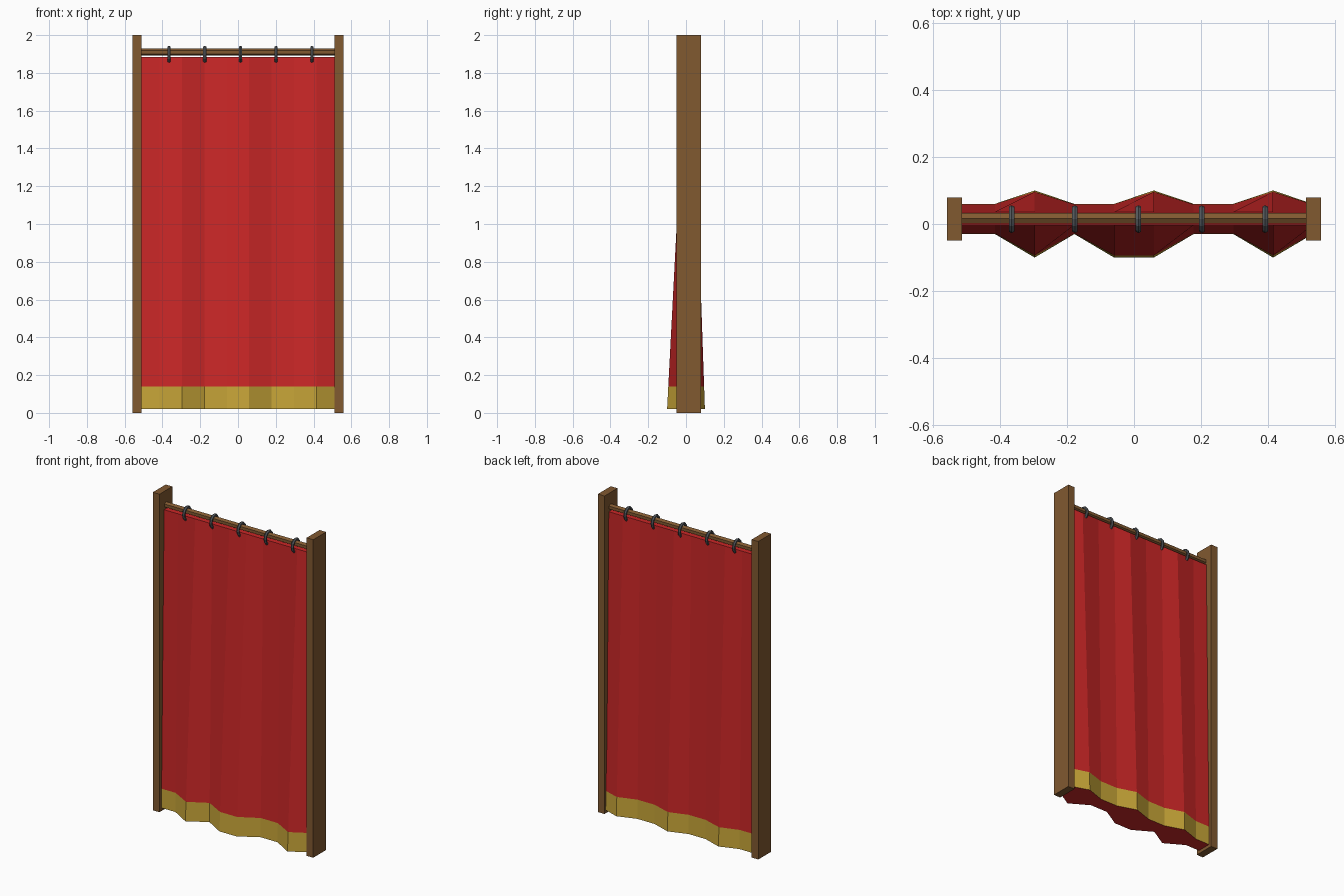
import bpy, bmesh, math
from mathutils import Vector

if "Cube" in bpy.data.objects:
    bpy.data.objects.remove(bpy.data.objects["Cube"])


def mat(name, col):
    m = bpy.data.materials.new(name)
    m.diffuse_color = (*col, 1)
    m.use_nodes = True
    m.node_tree.nodes["Principled BSDF"].inputs["Base Color"].default_value = m.diffuse_color
    return m


WOOD = mat("wood", (0.22, 0.10, 0.03))
RED = mat("red_cloth", (0.60, 0.02, 0.02))
GOLD = mat("gold_trim", (0.58, 0.38, 0.04))
IRON = mat("iron", (0.09, 0.10, 0.11))
CY = 0.0145  # depth line shared by posts, rod and rings

# Side posts
for side, name in ((-1, "left_post"), (1, "right_post")):
    bpy.ops.mesh.primitive_cube_add(size=1, location=(side * 0.535, CY, 1))
    post = bpy.context.object
    post.name = name
    post.scale = (0.046, 0.128, 2)
    post.data.materials.append(WOOD)

# Six-sided curtain rod
bpy.ops.mesh.primitive_cylinder_add(vertices=6, radius=0.0185, depth=1.04,
                                    location=(0, 0.017, 1.91), rotation=(0, math.pi / 2, 0))
rod = bpy.context.object
rod.name = "curtain_rod"
rod.rotation_euler = (math.pi / 2, 0, math.pi / 2)
rod.data.materials.append(WOOD)

# Rings around the rod
for i in range(5):
    bpy.ops.mesh.primitive_torus_add(major_segments=12, minor_segments=6,
                                     major_radius=0.038, minor_radius=0.0095,
                                     location=(0.013 + (i - 2) * 0.189, CY, 1.896),
                                     rotation=(0, math.pi / 2, 0))
    ring = bpy.context.object
    ring.name = f"curtain_ring_{i + 1}"
    ring.scale = (1, 0.87, 1)
    ring.data.materials.append(IRON)

# Curtain: closed slab, straight at the top and pleated towards the hem
front_hem = [-0.03, -0.03, -0.1, -0.03, -0.1, -0.1, -0.03, -0.03, -0.1, -0.03]
back_hem = [0.06, 0.06, 0.1, 0.06, 0.06, 0.1, 0.06, 0.06, 0.1, 0.06]
Z_LOW, Z_TRIM, Z_TOP = 0.02, 0.14, 1.885
n = len(front_hem)

bm = bmesh.new()
rows = []
for z in (Z_LOW, Z_TRIM, Z_TOP):
    t = (z - Z_LOW) / (Z_TOP - Z_LOW)
    pts = []
    for hem, y_top in ((front_hem, -0.003), (back_hem, 0.036)):
        pts.append([bm.verts.new(Vector((-0.533 + 1.066 * i / (n - 1),
                                         y + (y_top - y) * t, z)))
                    for i, y in enumerate(hem)])
    rows.append(pts[0] + pts[1][::-1])

for k in range(2):
    lo, hi = rows[k], rows[k + 1]
    for i in range(2 * n):
        j = (i + 1) % (2 * n)
        bm.faces.new((lo[i], lo[j], hi[j], hi[i])).material_index = 1 - k
# Top and bottom caps
for row in (rows[0], rows[2]):
    for i in range(n - 1):
        bm.faces.new((row[i], row[i + 1], row[-2 - i], row[-1 - i]))
bmesh.ops.recalc_face_normals(bm, faces=bm.faces)
me = bpy.data.meshes.new("curtain")
bm.to_mesh(me)
bm.free()
curtain = bpy.data.objects.new("curtain", me)
bpy.context.collection.objects.link(curtain)
me.materials.append(RED)
me.materials.append(GOLD)
